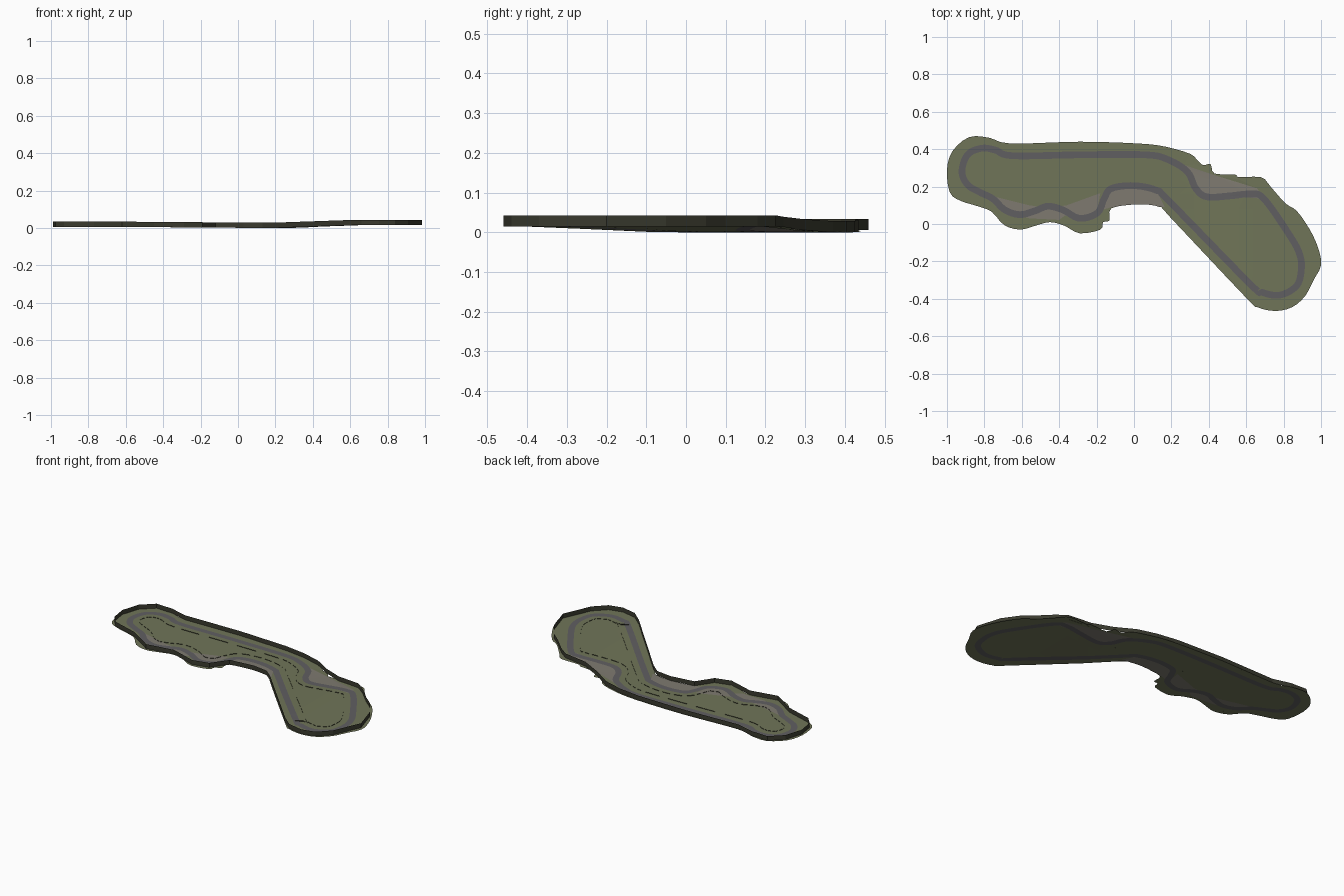
import bpy, math
from mathutils import Vector
from mathutils.geometry import delaunay_2d_cdt

if "Cube" in bpy.data.objects:
    bpy.data.objects.remove(bpy.data.objects["Cube"])

def material(name, col):
    m = bpy.data.materials.new(name)
    m.diffuse_color = (*col, 1)
    m.use_nodes = True
    m.node_tree.nodes["Principled BSDF"].inputs["Base Color"].default_value = m.diffuse_color
    return m

GRASS = material("olive_grass", (0.162, 0.178, 0.098))
ROAD = material("grey_asphalt", (0.118, 0.114, 0.120))
GRAVEL = material("pale_gravel", (0.21, 0.195, 0.162))
TREES = material("dark_treeline", (0.042, 0.043, 0.028))

def pts(flat):
    return [Vector((flat[i], flat[i + 1])) for i in range(0, len(flat), 2)]

def smooth_loop(ctrl, sub):
    """Closed Catmull-Rom curve through the control points."""
    out, n = [], len(ctrl)
    for i in range(n):
        a, b, c, d = (ctrl[(i + k) % n] for k in (-1, 0, 1, 2))
        for s in range(sub):
            t = s / sub
            out.append(0.5 * (2 * b + (c - a) * t + (2 * a - 5 * b + 4 * c - d) * t * t
                              + (3 * b - a - 3 * c + d) * t ** 3))
    return out

def offset(loop, dist):
    """Shift a loop sideways (positive = to the right of travel)."""
    out, n = [], len(loop)
    for i in range(n):
        t = (loop[(i + 1) % n] - loop[i - 1]).normalized()
        out.append(loop[i] + Vector((t.y, -t.x)) * dist)
    return out

def inside(p, poly):
    hit = False
    for i in range(len(poly)):
        a, b = poly[i - 1], poly[i]
        if (a.y > p.y) != (b.y > p.y) and p.x < (b.x - a.x) * (p.y - a.y) / (b.y - a.y) + a.x:
            hit = not hit
    return hit

def step(a, b, x):
    t = max(0, min(1, (x - a) / (b - a)))
    return t * t * (3 - 2 * t)

def height(p):
    # gentle dip in the middle, raised right end
    return 0.006 * (1 - step(-0.8, 0.25, p.x)) + 0.015 * step(0.25, 0.65, p.x)

def make(name, verts, faces, mats):
    me = bpy.data.meshes.new(name)
    me.from_pydata(verts, [], faces)
    for m in mats:
        me.materials.append(m)
    ob = bpy.data.objects.new(name, me)
    bpy.context.collection.objects.link(ob)
    return ob

# Ground edge, road centreline and gravel traps, all clockwise from the left end
edge = smooth_loop(pts([
    -1, .29, -.97, .39, -.88, .465, -.77, .46, -.66, .43, -.29, .44, .03, .43, .17, .413,
    .30, .375, .34, .34, .37, .315, .41, .32, .43, .27, .54, .265, .56, .25, .68, .25,
    .73, .20, .81, .11, .87, .07, .94, -.03, .985, -.13, 1, -.22, .96, -.30, .915, -.385,
    .845, -.445, .755, -.465, .66, -.445, .6, -.395, .19, .04, .14, .09, .03, .105,
    -.12, .085, -.13, .02, -.165, .01, -.18, -.03, -.29, -.05, -.37, -.01, -.45, .01,
    -.53, -.01, -.61, -.03, -.695, -.005, -.76, .065, -.835, .095, -.93, .125, -.985, .17]), 3)
centre = smooth_loop(pts([
    -.92, .28, -.89, .37, -.815, .405, -.74, .395, -.65, .365, -.29, .37, .06, .37,
    .18, .345, .285, .28, .33, .19, .39, .145, .51, .15, .62, .16, .695, .135, .835, -.065,
    .885, -.16, .895, -.24, .87, -.33, .78, -.38, .685, -.365, .62, -.32, .19, .12,
    .12, .18, 0, .205, -.12, .19, -.16, .135, -.195, .06, -.29, .03, -.38, .075, -.46, .095,
    -.53, .07, -.61, .05, -.69, .075, -.755, .135, -.825, .17, -.89, .21]), 6)
traps = [pts(t) for t in (
    [-.74, .145, -.56, .10, -.46, .085, -.36, .10, -.18, .165, -.20, .06, -.29, .03,
     -.37, .045, -.40, .022, -.56, .03, -.69, .075],
    [-.19, .07, -.12, .19, 0, .205, .12, .18, .165, .09, .03, .108, -.12, .09],
    [.27, .315, .45, .255, .66, .19, .69, .135, .51, .15, .39, .145, .33, .19, .285, .28])]
road_out, road_in = offset(centre, -0.018), offset(centre, 0.018)

# Ground sheet: one cut surface, coloured by which outline each face lies in
verts, cuts = [], []
for loop in [edge, road_out, road_in] + traps:
    n, k = len(loop), len(verts)
    verts += loop
    cuts += [(k + i, k + (i + 1) % n) for i in range(n)]
grid = [Vector((x * 0.08, y * 0.08)) for x in range(-12, 13) for y in range(-6, 7)]
verts += [g for g in grid if inside(g, edge)]
vs, _, fs = delaunay_2d_cdt(verts, cuts, [], 0, 1e-5)[:3]
keep, slots = [], []
for f in fs:
    c = sum((vs[i] for i in f), Vector((0, 0))) / len(f)
    if not inside(c, edge):
        continue
    keep.append(f)
    if inside(c, road_out) and not inside(c, road_in):
        slots.append(1)
    else:
        slots.append(2 if any(inside(c, t) for t in traps) else 0)
ground = make("circuit_ground", [(v.x, v.y, height(v)) for v in vs], keep, [GRASS, ROAD, GRAVEL])
ground.data.polygons.foreach_set("material_index", slots)

def fence(name, loop, tall, gap=0):
    """Thin upright band following the ground; gap leaves out every gap-th panel."""
    n = len(loop)
    v = [(p.x, p.y, height(p)) for p in loop] + [(p.x, p.y, height(p) + tall) for p in loop]
    f = [(i, i + n, (i + 1) % n + n, (i + 1) % n) for i in range(n) if not gap or i % gap]
    return make(name, v, f, [TREES])

# Tall dark perimeter band, coarser than the ground edge
fence("perimeter_treeline", pts([
    -.99, .28, -.955, .39, -.88, .46, -.77, .455, -.66, .425, -.29, .435, .03, .425, .17, .405,
    .29, .37, .40, .30, .52, .245, .67, .225, .73, .18, .81, .10, .87, .05, .94, -.05, .985, -.2,
    .91, -.37, .84, -.44, .755, -.46, .66, -.44, .59, -.38, .19, .045, .13, .095, .03, .108,
    -.12, .09, -.19, -.01, -.29, -.035, -.45, .015, -.62, -.015, -.77, .08, -.93, .13, -.975, .18]), 0.028)

# Low broken rail around the infield
fence("infield_rail", offset(centre, 0.055), 0.003, 3)
